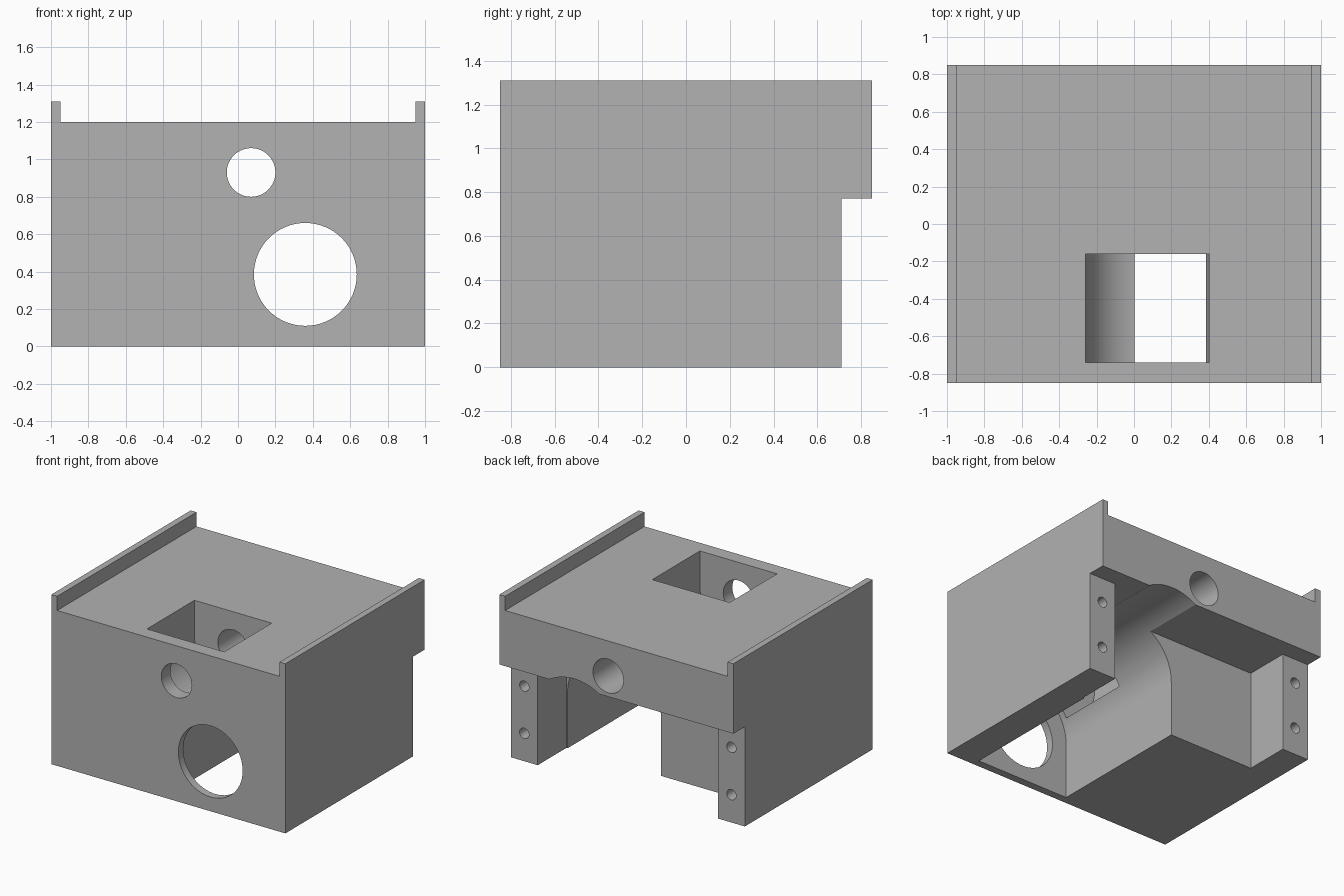
import bpy
import bmesh
from math import cos, sin, pi, radians

default = bpy.data.objects.get("Cube")
if default:
    bpy.data.objects.remove(default, do_unlink=True)

grey = bpy.data.materials.new("plain grey")
grey.use_nodes = True
GREY = (0.445, 0.445, 0.445, 1)
grey.diffuse_color = GREY
grey.node_tree.nodes["Principled BSDF"].inputs["Base Color"].default_value = GREY


def prism(name, outline, y0, y1):
    """Extrude an (x, z) outline along y."""
    bm = bmesh.new()
    face = bm.faces.new([bm.verts.new((x, y0, z)) for x, z in outline])
    ext = bmesh.ops.extrude_face_region(bm, geom=[face])
    moved = [v for v in ext["geom"] if isinstance(v, bmesh.types.BMVert)]
    bmesh.ops.translate(bm, verts=moved, vec=(0, y1 - y0, 0))
    bmesh.ops.recalc_face_normals(bm, faces=bm.faces[:])
    mesh = bpy.data.meshes.new(name)
    bm.to_mesh(mesh)
    bm.free()
    mesh.materials.append(grey)
    obj = bpy.data.objects.new(name, mesh)
    bpy.context.collection.objects.link(obj)
    return obj


def rect(x0, x1, z0, z1):
    return [(x0, z0), (x1, z0), (x1, z1), (x0, z1)]


def arc(cx, cz, r, start, end, n):
    steps = [start + (end - start) * i / n for i in range(n + 1)]
    return [(cx + r * cos(a), cz + r * sin(a)) for a in steps]


def circle(cx, cz, r, n=64):
    return arc(cx, cz, r, 0, 2 * pi, n)[:-1]


def cut(target, outline, y0, y1):
    cutter = prism("cutter", outline, y0, y1)
    cutter.hide_render = True
    mod = target.modifiers.new("cut", "BOOLEAN")
    mod.operation = "DIFFERENCE"
    mod.solver = "EXACT"
    mod.object = cutter
    bpy.context.view_layer.objects.active = target
    bpy.ops.object.modifier_apply(modifier=mod.name)
    bpy.data.objects.remove(cutter, do_unlink=True)


# Block with a raised rail along each side
TOP, RAIL, LIP = 1.2, 1.31, 0.95
housing = prism("housing", [(-1, 0), (1, 0), (1, RAIL), (LIP, RAIL), (LIP, TOP),
                            (-LIP, TOP), (-LIP, RAIL), (-1, RAIL)], -0.85, 0.85)

# Step under the rear overhang, and the rear bay between the posts
STEP = 0.77
cut(housing, rect(-2, 2, -1, STEP), 0.71, 2)
cut(housing, rect(-0.77, 0.77, -1, STEP), 0.36, 1.5)

# Arched tunnel, open below and behind
tunnel = arc(0.36, 0.43, 0.4, 0, pi, 48) + [(-0.04, -1), (0.76, -1)]
cut(housing, tunnel, -0.79, 1.2)

# Round-bottomed pocket, open at the top
SHAFT_X, SHAFT_Z, POCKET_R = 0.07, 0.93, 0.33
pocket = arc(SHAFT_X, SHAFT_Z, POCKET_R, pi, 2 * pi, 48)
pocket += [(SHAFT_X + POCKET_R, 2), (SHAFT_X - POCKET_R, 2)]
cut(housing, pocket, -0.74, -0.16)

# Shaft bore from front to back, and the large front opening
cut(housing, circle(SHAFT_X, SHAFT_Z, 0.13), -1, 1)
cut(housing, circle(0.36, 0.385, 0.275), -1, -0.5)

# Screw holes in the rear posts
for x in (-0.885, 0.885):
    for z in (0.215, 0.58):
        cut(housing, circle(x, z, 0.04, 24), 0.46, 0.8)

bpy.ops.object.select_all(action="DESELECT")
housing.select_set(True)
bpy.context.view_layer.objects.active = housing
bpy.ops.object.shade_smooth_by_angle(angle=radians(30))
